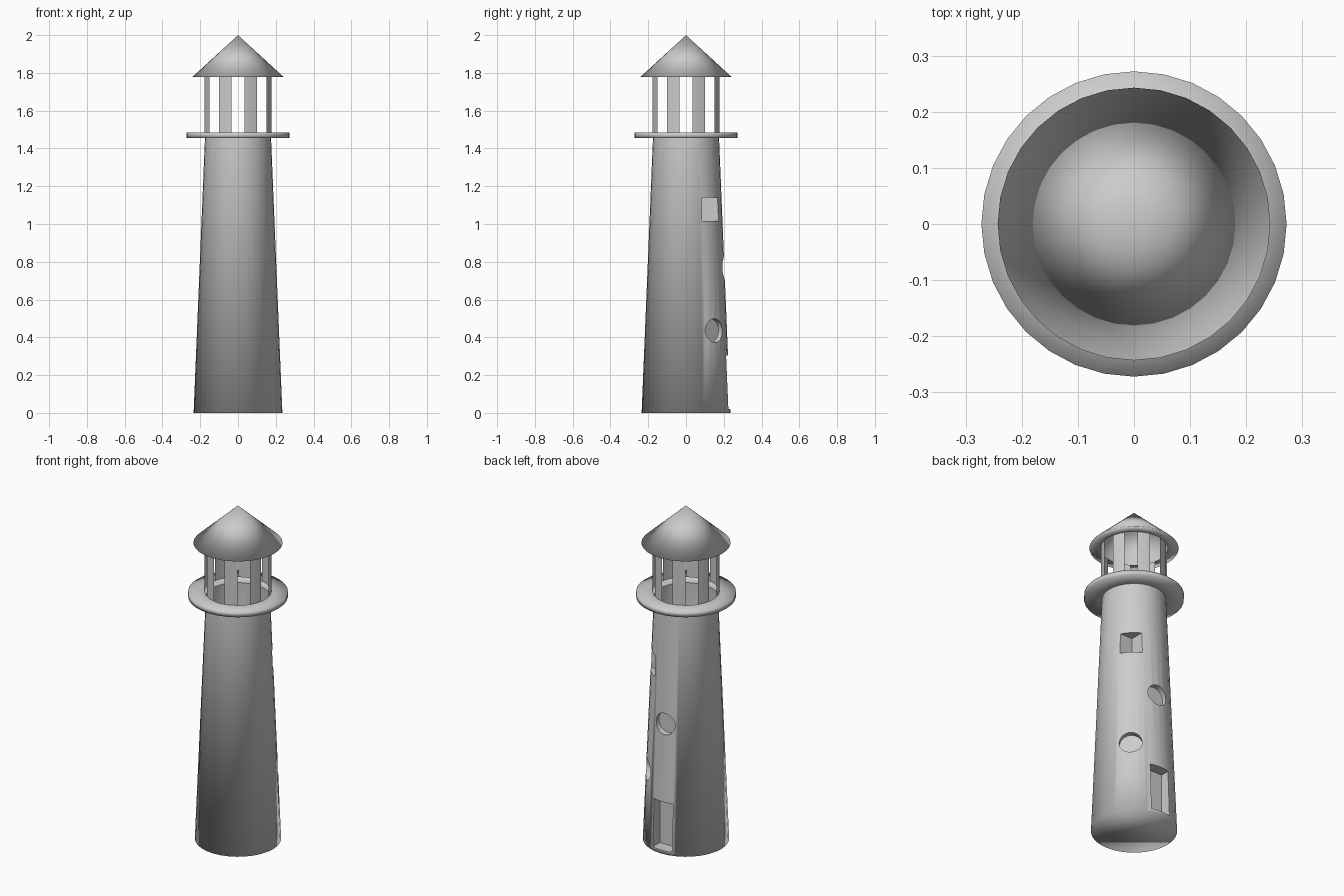
import bpy
import bmesh
from math import pi, radians, sin, cos
from mathutils import Matrix

SIDES = 32
cube = bpy.data.objects.get("Cube")
if cube:
    bpy.data.objects.remove(cube, do_unlink=True)

stone = bpy.data.materials.new("plain_grey")
stone.use_nodes = True
GREY = (0.6, 0.6, 0.6, 1)
stone.diffuse_color = GREY
stone.node_tree.nodes["Principled BSDF"].inputs["Base Color"].default_value = GREY


def add_object(name, bm):
    mesh = bpy.data.meshes.new(name)
    bm.to_mesh(mesh)
    bm.free()
    mesh.materials.append(stone)
    obj = bpy.data.objects.new(name, mesh)
    bpy.context.collection.objects.link(obj)
    return obj


def revolve(name, profile, caps=False, keep=lambda i: True):
    """Turn an outline of (radius, height) points, listed upwards, into a shell."""
    bm = bmesh.new()
    rings = []
    for r, z in profile:
        if r == 0:
            rings.append([bm.verts.new((0, 0, z))] * SIDES)
        else:
            rings.append([bm.verts.new((r * cos(2 * pi * i / SIDES),
                                        r * sin(2 * pi * i / SIDES), z))
                          for i in range(SIDES)])
    for low, high in zip(rings, rings[1:]):
        for i in range(SIDES):
            j = (i + 1) % SIDES
            if keep(i):
                corners = dict.fromkeys((low[i], low[j], high[j], high[i]))
                bm.faces.new(list(corners))
    if caps:
        bm.faces.new(rings[0][::-1])
        bm.faces.new(rings[-1])
    for v in [v for v in bm.verts if not v.link_faces]:
        bm.verts.remove(v)
    for f in bm.faces:
        f.smooth = True
    return add_object(name, bm)


def box_cutter(name, low, high):
    bm = bmesh.new()
    bmesh.ops.create_cube(bm, size=1)
    for v in bm.verts:
        v.co = [(a + b) / 2 + c * (b - a) for a, b, c in zip(low, high, v.co)]
    return add_object(name, bm)


def round_cutter(name, angle, height, floor_radius):
    """Horizontal cylinder pointing outwards at the given compass angle."""
    length = 0.2
    bm = bmesh.new()
    turn = (Matrix.Rotation(radians(angle), 4, 'Z')
            @ Matrix.Translation((floor_radius + length / 2, 0, height))
            @ Matrix.Rotation(pi / 2, 4, 'Y'))
    bmesh.ops.create_cone(bm, cap_ends=True, segments=SIDES, radius1=0.063,
                          radius2=0.063, depth=length, matrix=turn)
    return add_object(name, bm)


# Tapered tower, closed while the openings are cut
tower = revolve("tower", [(0.235, 0), (0.175, 1.455)], caps=True)

# Door and windows, recessed into the back of the wall
cutters = [
    box_cutter("door_cutter", (-0.063, 0.158, 0.02), (0.063, 0.4, 0.305)),
    box_cutter("square_window_cutter", (0.085, 0.085, 1.015), (0.4, 0.4, 1.14)),
    round_cutter("lower_window_cutter", 45, 0.435, 0.18),
    round_cutter("middle_window_cutter", 90, 0.765, 0.167),
]
for cutter in cutters:
    cutter.hide_render = True
    cut = tower.modifiers.new(cutter.name, 'BOOLEAN')
    cut.operation = 'DIFFERENCE'
    cut.solver = 'EXACT'
    cut.object = cutter

graph = bpy.context.evaluated_depsgraph_get()
bm = bmesh.new()
bm.from_object(tower, graph)
tower.modifiers.clear()
for cutter in cutters:
    bpy.data.objects.remove(cutter, do_unlink=True)

# Open the tower top and keep the recess edges crisp
top = [f for f in bm.faces if min(v.co.z for v in f.verts) > 1.45]
bmesh.ops.delete(bm, geom=top, context='FACES')
for f in bm.faces:
    f.smooth = True
    f.material_index = 0
for e in bm.edges:
    raised = max(v.co.z for v in e.verts) > 0.01
    if raised and len(e.link_faces) == 2 and e.calc_face_angle(0) > radians(30):
        e.smooth = False
bm.to_mesh(tower.data)
bm.free()

# Gallery ring around the tower top
revolve("gallery", [(0.175, 1.455), (0.272, 1.455), (0.272, 1.485), (0.182, 1.485)])

# Eight thin lantern posts, each two wall panels wide
revolve("lantern_posts", [(0.182, 1.485), (0.182, 1.777)],
        keep=lambda i: i % 4 in (1, 2))

# Conical roof with an open underside
revolve("roof", [(0.182, 1.777), (0.243, 1.777), (0, 2)])
